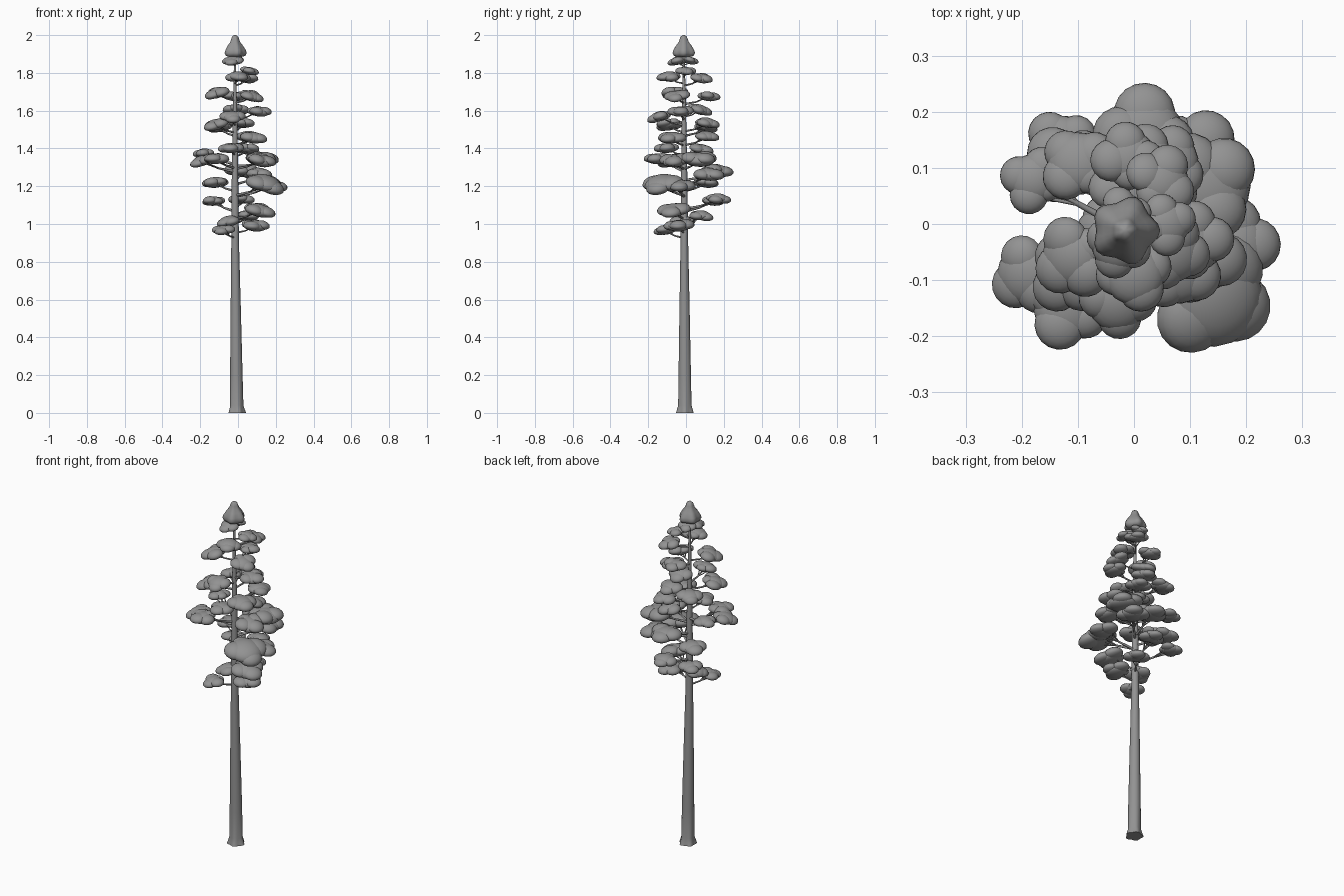
import bpy, bmesh, math, random
from mathutils import Matrix, Vector

random.seed(4)
if "Cube" in bpy.data.objects:
    bpy.data.objects.remove(bpy.data.objects["Cube"], do_unlink=True)

grey = bpy.data.materials.new("matte grey")
grey.use_nodes = True
colour = (0.29, 0.29, 0.29, 1)
grey.diffuse_color = colour
grey.node_tree.nodes["Principled BSDF"].inputs["Base Color"].default_value = colour

# One unit blob with a flatter underside, reused for every lobe
bm = bmesh.new()
bmesh.ops.create_uvsphere(bm, u_segments=18, v_segments=12, radius=1)
blob_verts = [Vector((v.co.x, v.co.y, v.co.z * (1 if v.co.z > 0 else 0.75)))
              for v in bm.verts]
bm.verts.index_update()
blob_faces = [[v.index for v in f.verts] for f in bm.faces]
bm.free()


class Part:
    """Collects shapes, then becomes one smooth object."""

    def __init__(self):
        self.verts, self.faces = [], []

    def add(self, verts, faces):
        base = len(self.verts)
        self.verts += verts
        self.faces += [[base + i for i in f] for f in faces]

    def blob(self, matrix):
        self.add([matrix @ v for v in blob_verts], blob_faces)

    def tube(self, points, radii, sides, waves=None):
        """Skin rings along a path; waves gives the lobed swelling per ring."""
        verts, faces = [], []
        last = len(points) - 1
        for i, (p, r) in enumerate(zip(points, radii)):
            along = points[min(i + 1, last)] - points[max(i - 1, 0)]
            turn = Vector((0, 0, 1)).rotation_difference(along)
            for k in range(sides):
                a = math.tau * k / sides
                s = r * (1 + waves[i] * math.cos(5 * a)) if waves else r
                v = Vector((math.cos(a) * s, math.sin(a) * s, 0))
                verts.append(p + (v if waves else turn @ v))
        for i in range(last):
            for k in range(sides):
                low, nxt = i * sides + k, i * sides + (k + 1) % sides
                faces.append([low, nxt, nxt + sides, low + sides])
        faces.append(list(range(sides))[::-1])
        faces.append(list(range(last * sides, (last + 1) * sides)))
        self.add(verts, faces)

    def finish(self, name):
        mesh = bpy.data.meshes.new(name)
        mesh.from_pydata([tuple(v) for v in self.verts], [], self.faces)
        mesh.shade_smooth()
        mesh.set_sharp_from_angle(angle=math.radians(60))
        mesh.materials.append(grey)
        bpy.context.collection.objects.link(bpy.data.objects.new(name, mesh))


def trunk_axis(z):
    return Vector((-0.007 - 0.009 * min(z, 1), -0.006 - 0.003 * z, z))


def upright(name, profile, waves):
    """A lobed column around the trunk axis from (radius, height) pairs."""
    part = Part()
    part.tube([trunk_axis(z) for r, z in profile], [r for r, z in profile], 30, waves)
    part.finish(name)


# Trunk with flared foot
upright("trunk",
        [(0.045, 0), (0.041, 0.015), (0.035, 0.04), (0.033, 0.2), (0.027, 0.55),
         (0.02, 0.92), (0.017, 1.25), (0.011, 1.6), (0.004, 1.93)],
        [0.1, 0.08, 0.03] + [0] * 6)

# Crown tip: a lobed, rounded cone
upright("crown_tip",
        [(0.03, 1.884), (0.05, 1.89), (0.057, 1.905), (0.052, 1.922), (0.04, 1.945),
         (0.027, 1.962), (0.021, 1.978), (0.016, 1.992), (0.005, 2)],
        [0.1] * 4 + [0.05] * 5)

# Foliage pads: centre x, y, z and radius
pads = [
    (-.08, -.11, .965, .065), (.09, -.04, .99, .08), (-.05, -.02, 1.01, .07),
    (.11, -.07, 1.07, .09), (.05, .08, 1.04, .07), (-.13, .145, 1.12, .065),
    (.02, .17, 1.13, .07), (.14, -.13, 1.205, .115), (.18, -.04, 1.2, .085),
    (-.12, .11, 1.22, .075), (.02, .16, 1.28, .09), (.11, .12, 1.26, .09),
    (.13, .07, 1.34, .1), (.12, -.06, 1.335, .085), (-.19, -.09, 1.33, .072),
    (-.12, -.15, 1.345, .075), (-.18, .08, 1.37, .062), (-.04, -.1, 1.4, .07),
    (.05, .08, 1.395, .07), (.08, -.08, 1.455, .08), (.06, .11, 1.46, .07),
    (-.12, -.09, 1.525, .075), (-.1, .11, 1.51, .07), (.02, .11, 1.53, .07),
    (-.03, -.14, 1.565, .07), (.11, -.03, 1.595, .07), (-.01, .07, 1.6, .07),
    (-.11, -.06, 1.69, .075), (.07, -.05, 1.675, .07), (-.01, .12, 1.675, .065),
    (0, -.09, 1.775, .068), (.05, .08, 1.77, .065), (.06, 0, 1.81, .055),
    (-.03, -.04, 1.86, .058), (-.02, .02, 1.865, .05),
]
# Body and overlapping lobes of one pad: outward, sideways, size, thickness
lobes = [(0, 0, .76, .43), (.4, .1, .58, .36), (-.12, .45, .58, .38),
         (-.08, -.45, .56, .36), (-.4, -.05, .5, .33)]

leaves, wood = Part(), Part()
for x, y, z, r in pads:
    centre = Vector((x, y, z))
    out = centre - trunk_axis(z)
    # Pads droop away from the trunk
    frame = (Matrix.Translation(centre)
             @ Matrix.Rotation(math.atan2(out.y, out.x), 4, "Z")
             @ Matrix.Rotation(math.radians(random.uniform(2, 18)), 4, "Y"))
    for along, side, size, thick in lobes:
        s = r * size * random.uniform(0.95, 1.05)
        spot = Vector((along, side, random.uniform(-0.06, 0.06))) * r
        leaves.blob(frame @ Matrix.Translation(spot)
                    @ Matrix.Diagonal((s, s, r * thick, 1)))
    # Branch and its two side twigs
    start = trunk_axis(z - 0.2 * out.length - 0.015)
    middle = start.lerp(centre, 0.5) - Vector((0, 0, 0.008))
    girth = 0.003 + 0.025 * out.length
    wood.tube([start, middle, centre], [girth, girth * 0.7, girth * 0.4], 7)
    for side in (-1, 1):
        tip = frame @ Vector((0, side * 0.5 * r, 0))
        wood.tube([middle, middle.lerp(tip, 0.6), tip],
                  [girth * 0.5, girth * 0.4, girth * 0.25], 6)
leaves.finish("foliage_pads")
wood.finish("branches")
